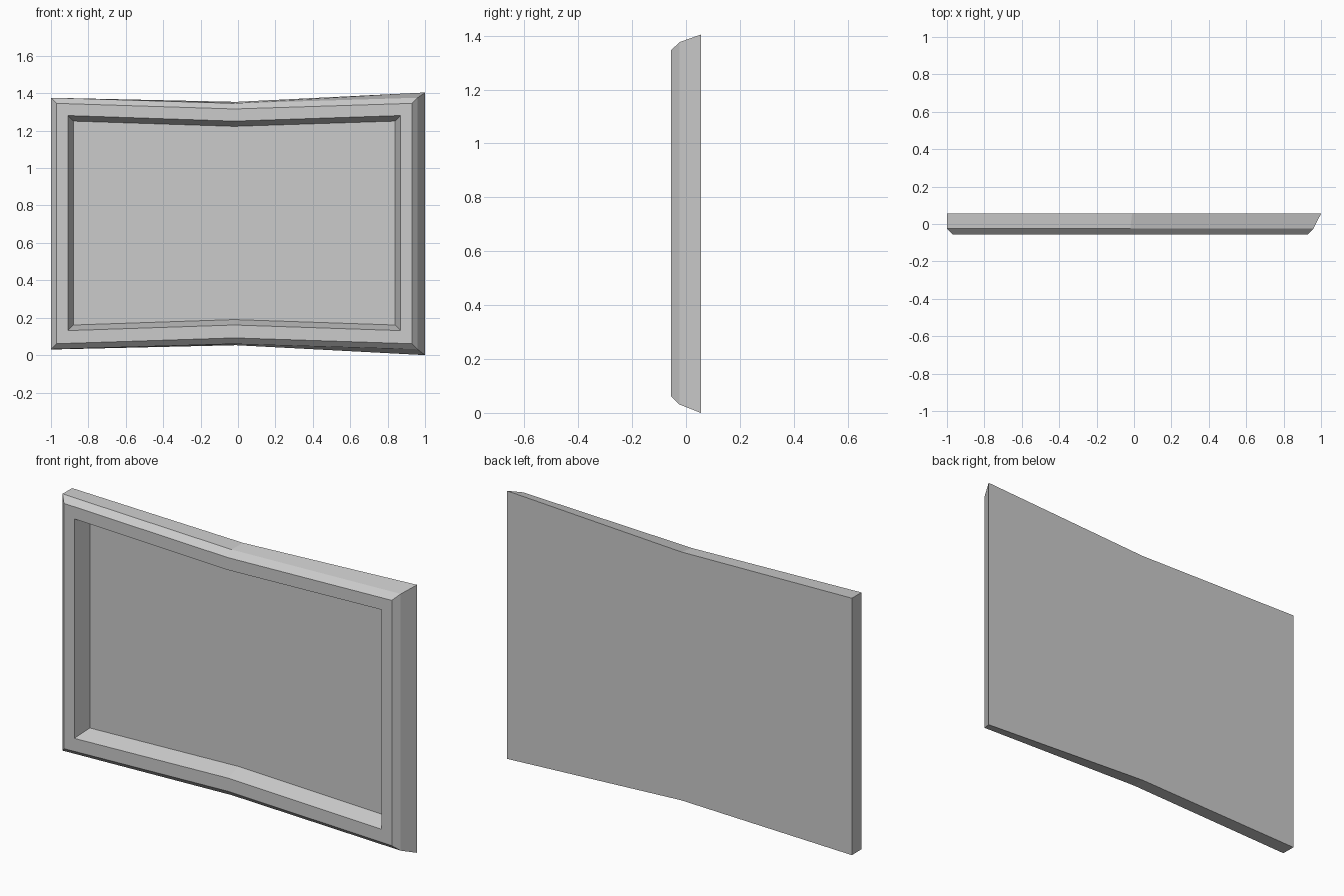
import bpy
import bmesh

if "Cube" in bpy.data.objects:
    bpy.data.objects.remove(bpy.data.objects["Cube"])


def ring(bm, y, xl, xm, xr, left, mid, right):
    """Six-point waisted outline at depth y; left/mid/right are (bottom, top) heights."""
    pts = [(xl, left[0]), (xm, mid[0]), (xr, right[0]),
           (xr, right[1]), (xm, mid[1]), (xl, left[1])]
    return [bm.verts.new((x, y, z)) for x, z in pts]


bm = bmesh.new()

# Outlines from the back edge, over the front bevel, into the recess
sections = [
    (0.055, -1.0, -0.01, 1.0, (0.03, 1.376), (0.053, 1.354), (0.0, 1.404)),
    (-0.024, -1.0, -0.02, 0.96, (0.031, 1.376), (0.06, 1.346), (0.031, 1.376)),
    (-0.055, -0.97, -0.02, 0.93, (0.061, 1.346), (0.092, 1.316), (0.061, 1.346)),
    (-0.055, -0.91, -0.02, 0.87, (0.131, 1.281), (0.161, 1.251), (0.131, 1.281)),
    (0.03, -0.88, -0.02, 0.84, (0.161, 1.251), (0.190, 1.223), (0.161, 1.251)),
]
rings = [ring(bm, *s) for s in sections]

# Walls between neighbouring outlines
for a, b in zip(rings, rings[1:]):
    for i in range(6):
        j = (i + 1) % 6
        bm.faces.new((a[i], a[j], b[j], b[i]))

# Back panel and recess floor
bm.faces.new(rings[0])
bm.faces.new(rings[-1])
bmesh.ops.recalc_face_normals(bm, faces=bm.faces)

mesh = bpy.data.meshes.new("recessed_panel")
bm.to_mesh(mesh)
bm.free()
panel = bpy.data.objects.new("recessed_panel", mesh)
bpy.context.collection.objects.link(panel)
